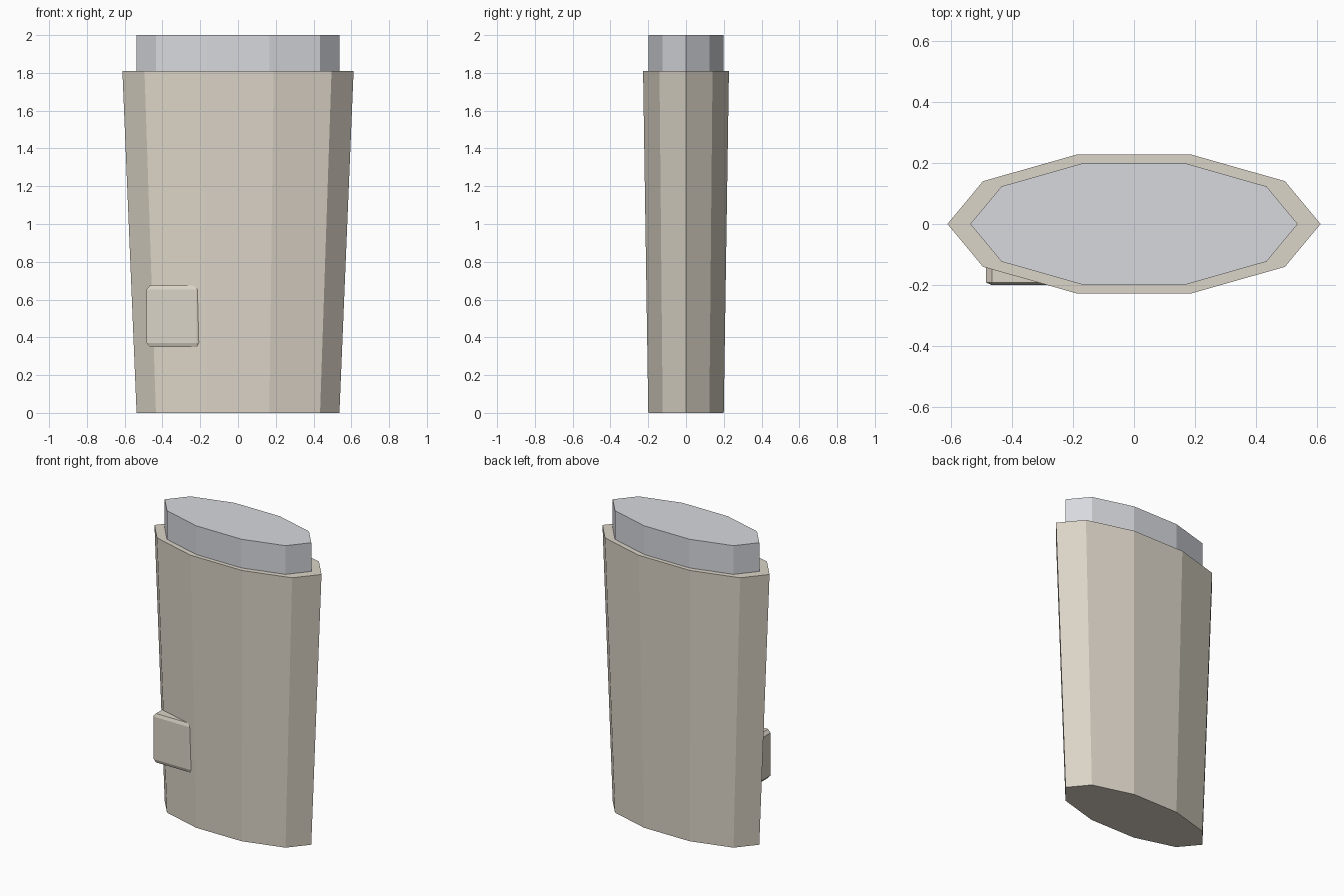
import bpy
import bmesh
from math import cos, sin, tau
from mathutils import Matrix

if "Cube" in bpy.data.objects:
    bpy.data.objects.remove(bpy.data.objects["Cube"], do_unlink=True)


def material(name, color):
    mat = bpy.data.materials.new(name)
    mat.use_nodes = True
    mat.diffuse_color = color
    mat.node_tree.nodes["Principled BSDF"].inputs["Base Color"].default_value = color
    return mat


def add_object(name, bm, mat):
    bmesh.ops.recalc_face_normals(bm, faces=bm.faces)
    mesh = bpy.data.meshes.new(name)
    bm.to_mesh(mesh)
    bm.free()
    mesh.materials.append(mat)
    obj = bpy.data.objects.new(name, mesh)
    bpy.context.collection.objects.link(obj)
    return obj


def tapered_prism(name, rings, mat, sides=10):
    """Capped oval prism; each ring is (z, x radius, y radius)."""
    bm = bmesh.new()
    loops = [[bm.verts.new((rx * cos(tau * i / sides), ry * sin(tau * i / sides), z))
              for i in range(sides)] for z, rx, ry in rings]
    for low, high in zip(loops, loops[1:]):
        for i in range(sides):
            j = (i + 1) % sides
            bm.faces.new((low[i], low[j], high[j], high[i]))
    bm.faces.new(loops[0][::-1])
    bm.faces.new(loops[-1])
    return add_object(name, bm, mat)


beige = material("warm beige", (0.71, 0.66, 0.57, 1))
grey = material("cool light grey", (0.68, 0.69, 0.73, 1))

# Flared body and the straight lid standing on it
tapered_prism("body", [(0, 0.537, 0.21), (1.81, 0.612, 0.239)], beige)
tapered_prism("lid", [(1.8, 0.537, 0.21), (2, 0.537, 0.21)], grey)

# Chamfered button set into the front, beveled before it is flattened
bm = bmesh.new()
bmesh.ops.create_cube(bm, size=1)
bmesh.ops.bevel(bm, geom=bm.edges[:], offset=0.065, segments=1, affect='EDGES')
bm.transform(Matrix.Translation((-0.343, -0.14, 0.512)) @ Matrix.Diagonal((0.284, 0.12, 0.324, 1)))
add_object("front_button", bm, beige)
